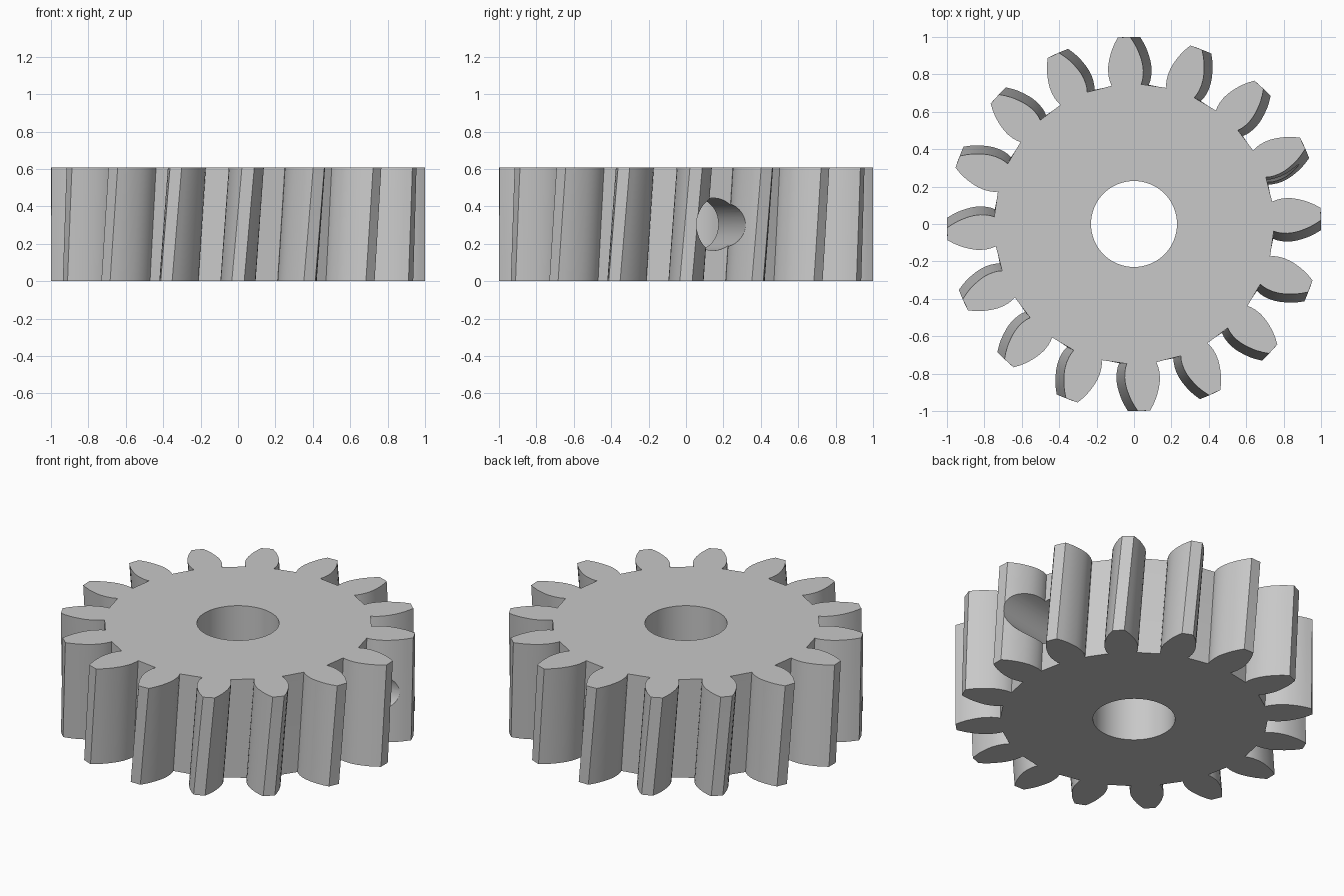
import bpy, bmesh, math
from mathutils import Matrix

cube = bpy.data.objects.get("Cube")
if cube:
    bpy.data.objects.remove(cube, do_unlink=True)

TEETH, HEIGHT, TWIST, SLICES = 16, 0.608, math.radians(3.1), 4
PITCH = 2 * math.pi / TEETH

# One tooth flank: (distance from axis, half width), root to tip
FLANK = [(0.744, 0.079), (0.765, 0.087), (0.79, 0.092), (0.82, 0.094), (0.85, 0.092),
         (0.88, 0.086), (0.91, 0.077), (0.94, 0.066), (0.97, 0.051), (1.0, 0.033)]
TOOTH = [(r, -w) for r, w in FLANK] + [(r, w) for r, w in reversed(FLANK)]

steel = bpy.data.materials.new("steel grey")
steel.use_nodes = True
GREY = (0.58, 0.58, 0.58, 1)
steel.diffuse_color = GREY
steel.node_tree.nodes["Principled BSDF"].inputs["Base Color"].default_value = GREY


def add_object(name, bm):
    bmesh.ops.recalc_face_normals(bm, faces=bm.faces)
    mesh = bpy.data.meshes.new(name)
    bm.to_mesh(mesh)
    bm.free()
    mesh.materials.append(steel)
    obj = bpy.data.objects.new(name, mesh)
    bpy.context.collection.objects.link(obj)
    return obj


def cylinder(name, radius, length, matrix):
    bm = bmesh.new()
    bmesh.ops.create_cone(bm, cap_ends=True, segments=64, radius1=radius,
                          radius2=radius, depth=length, matrix=matrix)
    return add_object(name, bm)


# Gear body: the tooth outline stacked in slices that twist with height
bm = bmesh.new()
rings = []
for s in range(SLICES + 1):
    t = s / SLICES
    ring = []
    for i in range(TEETH):
        turn = Matrix.Rotation(i * PITCH + t * TWIST, 3, 'Z')
        for r, w in TOOTH:
            v = bm.verts.new((r, w, t * HEIGHT))
            v.co = turn @ v.co
            ring.append(v)
    rings.append(ring)
for low, high in zip(rings, rings[1:]):
    for k in range(len(low)):
        n = (k + 1) % len(low)
        bm.faces.new((low[k], low[n], high[n], high[k]))
bm.faces.new(rings[0][::-1])
bm.faces.new(rings[-1])
gear = add_object("helical_gear", bm)

# Shaft bore, and a radial set screw hole running from the bore out between two teeth
mid = Matrix.Translation((0, 0, HEIGHT / 2))
bore = cylinder("bore_cutter", 0.23, 2, mid)
radial = (mid @ Matrix.Rotation(PITCH / 2, 4, 'Z') @ Matrix.Translation((0.65, 0, 0))
          @ Matrix.Rotation(math.pi / 2, 4, 'Y'))
screw = cylinder("screw_hole_cutter", 0.14, 1.1, radial)

bpy.ops.object.select_all(action='DESELECT')
gear.select_set(True)
bpy.context.view_layer.objects.active = gear
for cutter in (bore, screw):
    cutter.hide_render = True
    mod = gear.modifiers.new(cutter.name, 'BOOLEAN')
    mod.operation = 'DIFFERENCE'
    mod.solver = 'EXACT'
    mod.object = cutter
    bpy.ops.object.modifier_apply(modifier=mod.name)
    bpy.data.objects.remove(cutter, do_unlink=True)

bpy.ops.object.shade_smooth_by_angle(angle=math.radians(25))
